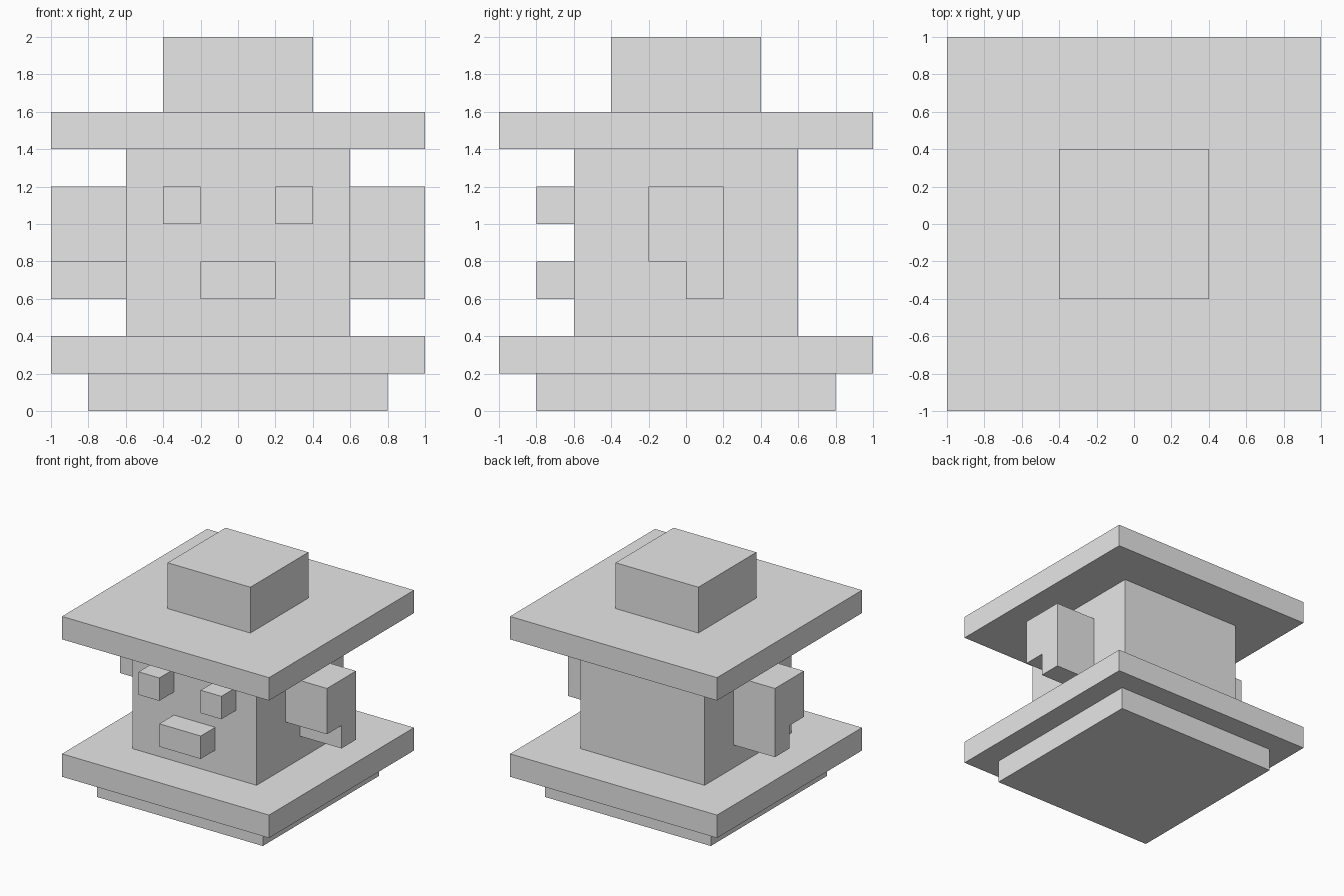
import bpy
import bmesh

old = bpy.data.objects.get("Cube")
if old:
    bpy.data.objects.remove(old, do_unlink=True)

grey = bpy.data.materials.new("plain_grey")
grey.use_nodes = True
colour = (0.8, 0.8, 0.8, 1)
grey.diffuse_color = colour
grey.node_tree.nodes["Principled BSDF"].inputs["Base Color"].default_value = colour


def prism(name, profile, x0, x1):
    """Extrude a (y, z) profile along x from x0 to x1."""
    bm = bmesh.new()
    face = bm.faces.new([bm.verts.new((x0, y, z)) for y, z in profile])
    result = bmesh.ops.extrude_face_region(bm, geom=[face])
    moved = [g for g in result["geom"] if isinstance(g, bmesh.types.BMVert)]
    bmesh.ops.translate(bm, verts=moved, vec=(x1 - x0, 0, 0))
    bmesh.ops.recalc_face_normals(bm, faces=bm.faces)
    mesh = bpy.data.meshes.new(name)
    bm.to_mesh(mesh)
    bm.free()
    mesh.materials.append(grey)
    obj = bpy.data.objects.new(name, mesh)
    bpy.context.collection.objects.link(obj)
    return obj


def box(name, x, y, z):
    corners = [(y[0], z[0]), (y[1], z[0]), (y[1], z[1]), (y[0], z[1])]
    return prism(name, corners, *x)


def slab(name, half, z0, z1):
    return box(name, (-half, half), (-half, half), (z0, z1))


# Stacked square blocks: base, collar, head and hat
slab("base", 0.8, 0, 0.2)
slab("collar", 1, 0.2, 0.4)
slab("head", 0.6, 0.4, 1.4)
slab("hat_brim", 1, 1.4, 1.6)
slab("hat_crown", 0.4, 1.6, 2)

# Mouth
box("mouth", (-0.2, 0.2), (-0.8, -0.6), (0.6, 0.8))

# Eyes and notched ears on both sides
ear_profile = [(-0.2, 0.8), (0, 0.8), (0, 0.6), (0.2, 0.6), (0.2, 1.2), (-0.2, 1.2)]
for side, s in (("left", 1), ("right", -1)):
    box(side + "_eye", (0.2 * s, 0.4 * s), (-0.8, -0.6), (1, 1.2))
    prism(side + "_ear", ear_profile, 0.6 * s, s)
